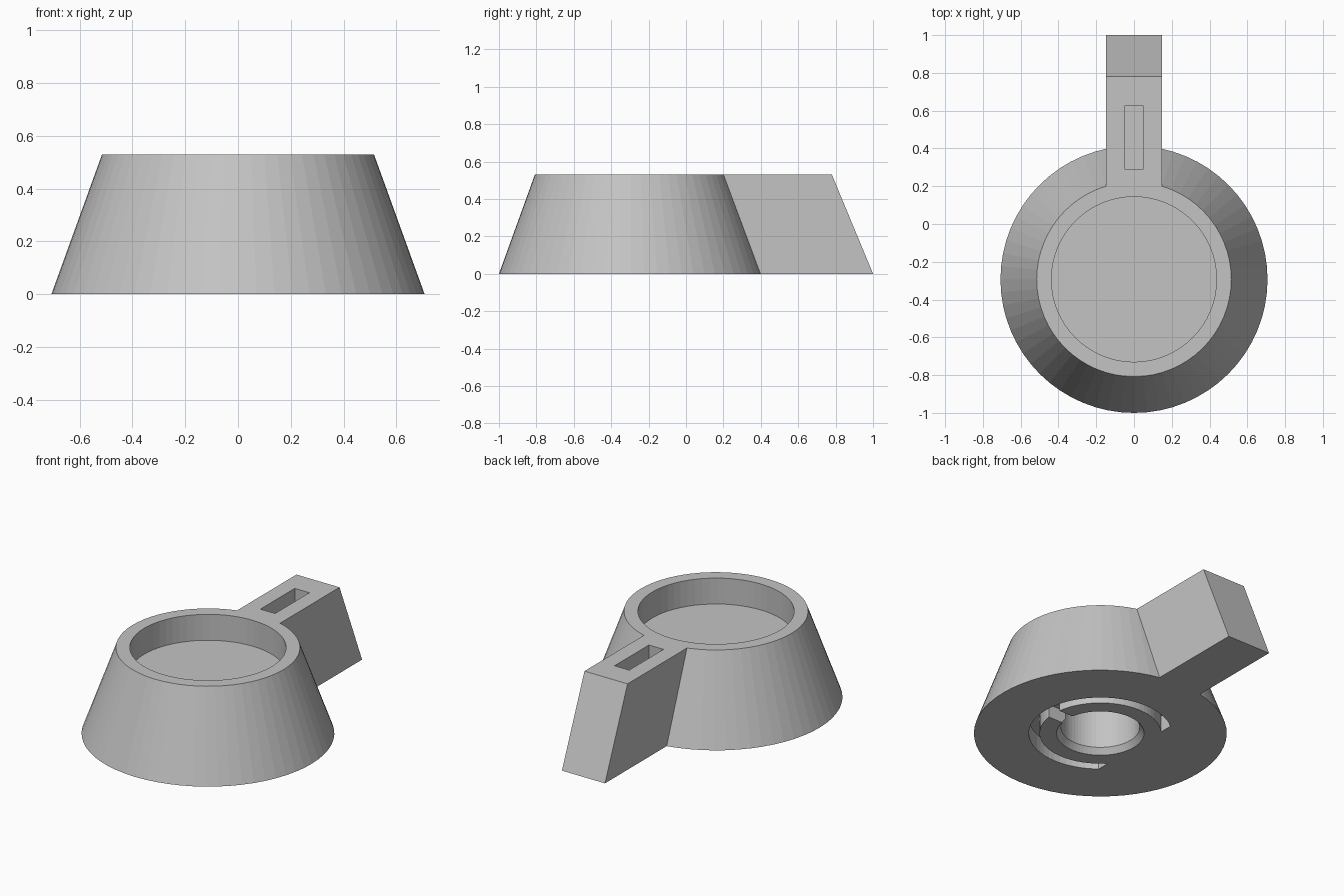
import bpy, bmesh
from mathutils import Matrix

if "Cube" in bpy.data.objects:
    bpy.data.objects.remove(bpy.data.objects["Cube"])

HEIGHT = 0.53
CENTRE_Y = -0.293

grey = bpy.data.materials.new("plain grey")
grey.use_nodes = True
colour = (0.55, 0.55, 0.55, 1)
grey.diffuse_color = colour
grey.node_tree.nodes["Principled BSDF"].inputs["Base Color"].default_value = colour


def finish(bm, name):
    bmesh.ops.recalc_face_normals(bm, faces=bm.faces)
    mesh = bpy.data.meshes.new(name)
    bm.to_mesh(mesh)
    bm.free()
    mesh.materials.append(grey)
    obj = bpy.data.objects.new(name, mesh)
    bpy.context.collection.objects.link(obj)
    return obj


def frustum(name, r_low, r_high, z_low, z_high, sides=64):
    bm = bmesh.new()
    place = Matrix.Translation((0, CENTRE_Y, (z_low + z_high) / 2))
    bmesh.ops.create_cone(bm, cap_ends=True, segments=sides, radius1=r_low,
                          radius2=r_high, depth=z_high - z_low, matrix=place)
    return finish(bm, name)


def prism(name, profile, x_low, x_high):
    """Extrude a (y, z) profile along x."""
    bm = bmesh.new()
    face = bm.faces.new([bm.verts.new((x_low, y, z)) for y, z in profile])
    grown = bmesh.ops.extrude_face_region(bm, geom=[face])["geom"]
    verts = [v for v in grown if isinstance(v, bmesh.types.BMVert)]
    bmesh.ops.translate(bm, verts=verts, vec=(x_high - x_low, 0, 0))
    return finish(bm, name)


def box(name, x_low, x_high, y_low, y_high, z_low, z_high):
    profile = [(y_low, z_low), (y_high, z_low), (y_high, z_high), (y_low, z_high)]
    return prism(name, profile, x_low, x_high)


def combine(target, tool, operation="DIFFERENCE"):
    mod = target.modifiers.new(operation.lower(), "BOOLEAN")
    mod.operation = operation
    mod.solver = "EXACT"
    mod.object = tool
    bpy.context.view_layer.objects.active = target
    bpy.ops.object.modifier_apply(modifier=mod.name)
    bpy.data.objects.remove(tool)


# Tapered round body with a sloping-ended handle at the back
body = frustum("holder_body", 0.707, 0.515, 0, HEIGHT)
handle = prism("handle", [(-0.1, 0), (1, 0), (0.78, HEIGHT), (-0.1, HEIGHT)],
               -0.147, 0.147)
combine(body, handle, "UNION")

# Shallow round tray in the top and narrow slot in the handle
combine(body, frustum("tray_cutter", 0.437, 0.437, 0.37, 0.7))
combine(body, box("slot_cutter", -0.05, 0.05, 0.29, 0.625, 0.25, 0.7))

# Blind hole in the underside with a bevelled mouth
combine(body, frustum("hole_cutter", 0.22, 0.22, -0.1, 0.31))
combine(body, frustum("bevel_cutter", 0.255, 0.22, -0.014, 0.036))

# C-shaped groove around the hole, open on one side
groove = frustum("groove_cutter", 0.4, 0.4, -0.1, 0.1)
combine(groove, frustum("groove_core", 0.34, 0.34, -0.2, 0.2))
combine(groove, box("groove_stop", -1, -0.25, -1, 1, -0.2, 0.2))
combine(body, groove)

# Short passage joining the groove to the hole
combine(body, box("passage_cutter", 0.2, 0.37, CENTRE_Y - 0.045,
                  CENTRE_Y + 0.045, -0.1, 0.08))
